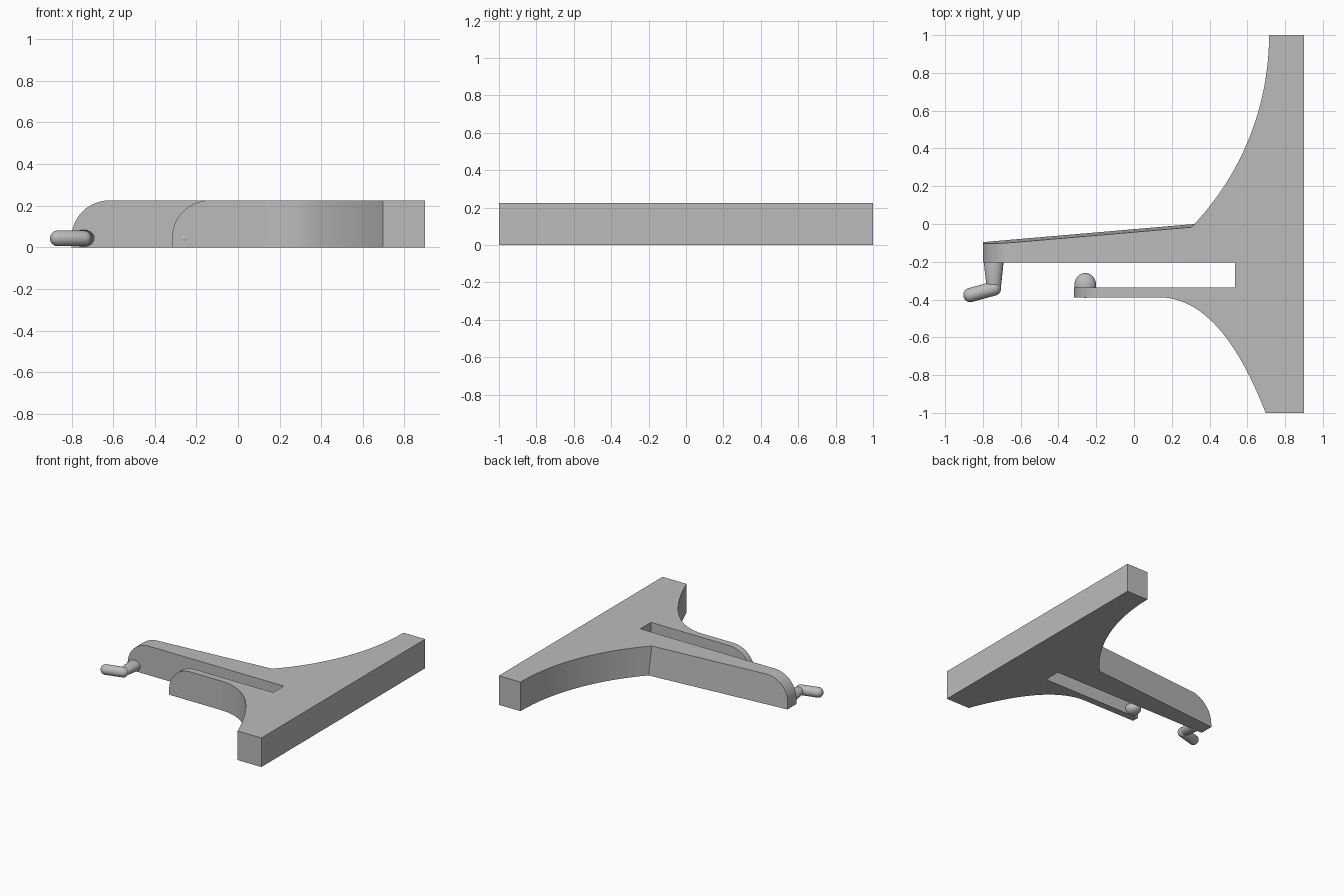
import bpy, bmesh, math
from mathutils import Vector, Matrix

if "Cube" in bpy.data.objects:
    bpy.data.objects.remove(bpy.data.objects["Cube"])

H = 0.225          # thickness of the bracket
PEG_Z = 0.043      # height of the peg axes

grey = bpy.data.materials.new("plain grey")
grey.diffuse_color = (0.5, 0.5, 0.5, 1)
grey.use_nodes = True
grey.node_tree.nodes["Principled BSDF"].inputs["Base Color"].default_value = grey.diffuse_color


def finish(bm, name, angle=30):
    bmesh.ops.recalc_face_normals(bm, faces=bm.faces)
    mesh = bpy.data.meshes.new(name)
    bm.to_mesh(mesh)
    bm.free()
    ob = bpy.data.objects.new(name, mesh)
    bpy.context.collection.objects.link(ob)
    mesh.materials.append(grey)
    bpy.ops.object.select_all(action='DESELECT')
    ob.select_set(True)
    bpy.context.view_layer.objects.active = ob
    bpy.ops.object.shade_smooth_by_angle(angle=math.radians(angle))
    return ob


def prism(name, lower, upper, skip=()):
    """Join two matching outlines; skip lists the side walls left open."""
    bm = bmesh.new()
    a = [bm.verts.new(p) for p in lower]
    b = [bm.verts.new(p) for p in upper]
    n = len(a)
    bm.faces.new(a[::-1])
    bm.faces.new(b)
    for i in range(n):
        if i not in skip:
            j = (i + 1) % n
            bm.faces.new((a[i], a[j], b[j], b[i]))
    return finish(bm, name)


def bezier(p, n):
    p = [Vector(q) for q in p]
    out = []
    for i in range(n + 1):
        t = i / n
        s = 1 - t
        out.append(tuple(p[0]*s**3 + p[1]*3*s*s*t + p[2]*3*s*t*t + p[3]*t**3))
    return out


def arm_profile(x_tip, x_root, r=0.18, n=14):
    """Side outline with a rounded upper tip; wall 0 is the root end."""
    pts = [(x_root, 0), (x_root, H)]
    for i in range(n + 1):
        a = math.pi / 2 * (1 + i / n)
        pts.append((x_tip + r + r * math.cos(a), H - r + r * math.sin(a)))
    return pts + [(x_tip, 0)]


def capsule(name, a, b, ra, rb, flat=1.0):
    """Round-ended rod from a to b, with its own radius at each end."""
    a, b = Vector(a), Vector(b)
    turn = (b - a).to_track_quat('Z', 'Y').to_matrix()
    bm = bmesh.new()
    bmesh.ops.create_uvsphere(bm, u_segments=20, v_segments=13, radius=1)
    for v in bm.verts:
        end, r = (b, rb) if v.co.z > 0 else (a, ra)
        v.co = end + turn @ (v.co * r)
        v.co.z = PEG_Z + (v.co.z - PEG_Z) * flat
    return finish(bm, name, 60)


# Back plate with its two sweeping shoulders and the slot end
R = 1.463
a0 = math.atan2(-1, 1.068)
outline = [(0.9, -1), (0.9, 1)]
outline += [(0.715 - R + R * math.cos(a0 * i / 24), 1 + R * math.sin(a0 * i / 24))
            for i in range(24)]
root = len(outline)
outline += [(0.32, 0), (0.32, -0.205), (0.535, -0.205), (0.535, -0.335), (0.13, -0.335)]
short_root = len(outline) - 1
outline += bezier([(0.13, -0.388), (0.40, -0.388), (0.575, -0.69), (0.697, -1)], 24)
lower = [(x, y, 0) for x, y in outline]
upper = [(x, y, H) for x, y in outline]
upper[root] = (0.305, -0.017, H)       # the long arm's leaning wall ends here
prism("back_plate", lower, upper, skip=(root, short_root))

# Long arm, tapering to its tip, with a slightly leaning outer wall
prof = arm_profile(-0.80, 0.32)
inner = [(x, -0.205, z) for x, z in prof]
outer = [(x, -0.096 + (x + 0.8) * 0.0857 - 0.0157 * z / H, z) for x, z in prof]
outer[1] = (0.305, -0.017, H)
prism("long_arm", inner, outer, skip=(0,))

# Short arm
prof = arm_profile(-0.317, 0.13)
prism("short_arm", [(x, -0.388, z) for x, z in prof],
      [(x, -0.335, z) for x, z in prof], skip=(0,))

# Cranked peg on the long arm
capsule("peg_stem", (-0.743, -0.20, PEG_Z), (-0.742, -0.34, PEG_Z), 0.054, 0.037, 0.79)
capsule("peg_tip", (-0.742, -0.342, PEG_Z), (-0.866, -0.376, PEG_Z), 0.038, 0.038)

# Rounded bump on the short arm
bm = bmesh.new()
bmesh.ops.create_uvsphere(bm, u_segments=24, v_segments=14, radius=1,
                          matrix=Matrix.Translation((-0.258, -0.325, PEG_Z))
                          @ Matrix.Diagonal((0.058, 0.066, 0.043, 1)))
finish(bm, "short_arm_bump", 60)
